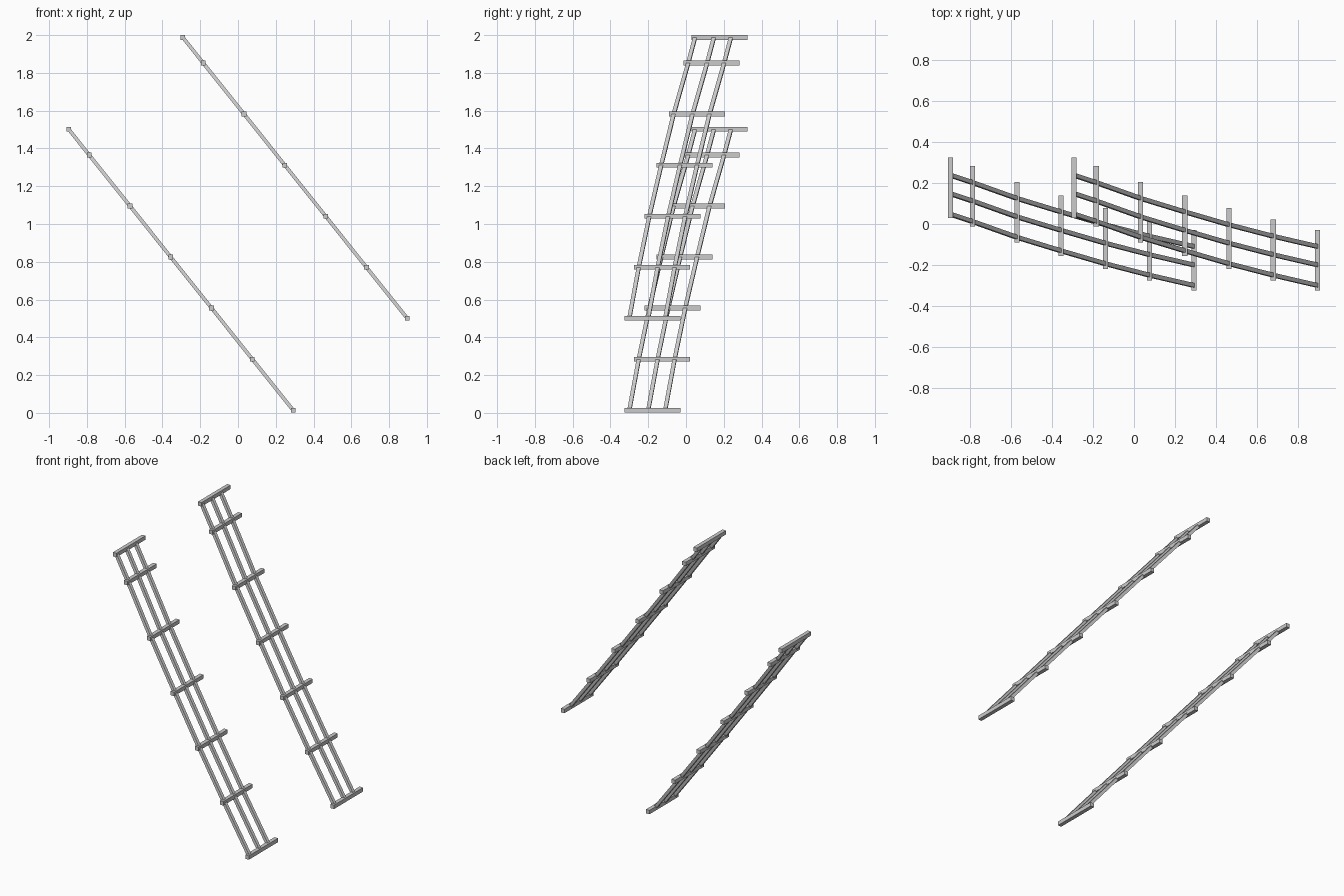
import bpy
from mathutils import Vector

if "Cube" in bpy.data.objects:
    bpy.data.objects.remove(bpy.data.objects["Cube"])

BAR = 0.025          # crossbar thickness
BAR_LEN = 0.296      # crossbar length along y
RAIL = 0.019         # rail thickness
STEPS = [0, 0.5, 1.5, 2.5, 3.5, 4.5, 5.5]                        # bar spacing down the slope
SWEEP = [0.177, 0.135, 0.058, -0.008, -0.071, -0.127, -0.177]    # sideways curve
RAIL_Y = [-0.123, -0.023, 0.067]


def make_object(name, verts, faces):
    mesh = bpy.data.meshes.new(name)
    mesh.from_pydata(verts, [], faces)
    mesh.update()
    obj = bpy.data.objects.new(name, mesh)
    bpy.context.collection.objects.link(obj)
    return obj


def sweep_square(name, path, half_y, half_n, normal):
    """Sweep a rectangle (y by normal) along a path."""
    verts, faces = [], []
    for p in path:
        for a, b in ((-1, -1), (1, -1), (1, 1), (-1, 1)):
            verts.append(p + Vector((0, a * half_y, 0)) + normal * b * half_n)
    for i in range(len(path) - 1):
        for k in range(4):
            n = (k + 1) % 4
            faces.append((i*4 + k, i*4 + 4 + k, i*4 + 4 + n, i*4 + n))
    e = len(verts) - 4
    faces += [(0, 1, 2, 3), (e + 3, e + 2, e + 1, e)]
    return make_object(name, verts, faces)


def crossbar(name, c):
    bpy.ops.mesh.primitive_cube_add(size=1, location=c)
    o = bpy.context.object
    o.name = name
    o.scale = (BAR, BAR_LEN, BAR)


def rack(label, x0, z0):
    top = Vector((x0, 0, z0))
    slope = Vector((1.188, 0, -1.487)) / 5.5
    normal = Vector((1.487, 0, 1.188)).normalized()
    centres = [top + slope * s + Vector((0, y, 0)) for s, y in zip(STEPS, SWEEP)]
    # crossbars
    for i, c in enumerate(centres):
        crossbar(f"{label}_crossbar_{i + 1}", c)
    # long curved rails
    for j, ry in enumerate(RAIL_Y):
        path = [c + Vector((0, ry - (0.006 if i == 0 else 0), 0)) for i, c in enumerate(centres)]
        sweep_square(f"{label}_rail_{j + 1}", path, RAIL / 2 + 0.001, RAIL / 2, normal)


rack("upper_rack", -0.292, 1.9875)
rack("lower_rack", -0.896, 1.5010)
